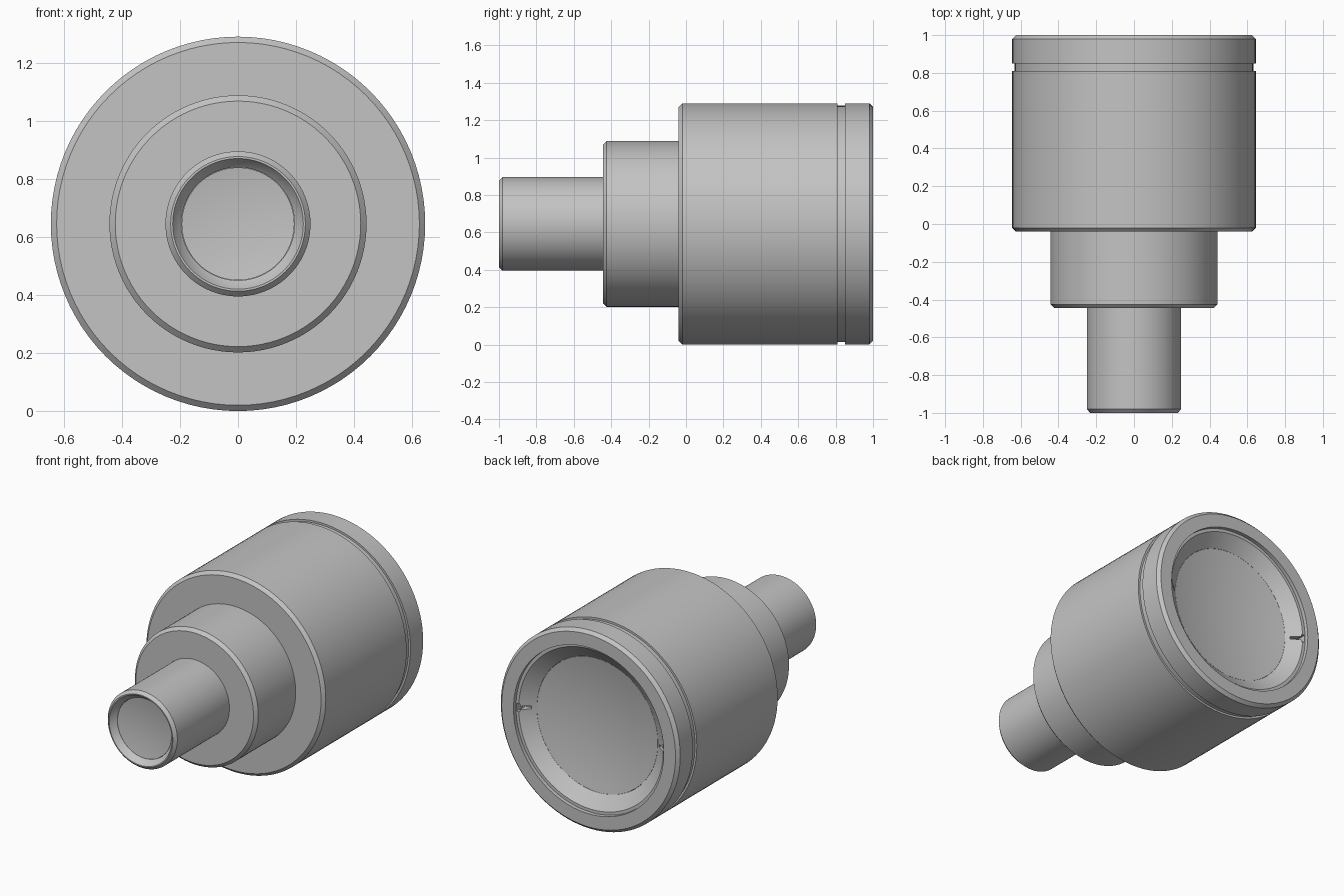
import bpy
import bmesh
import math

cube = bpy.data.objects.get("Cube")
if cube:
    bpy.data.objects.remove(cube, do_unlink=True)

AXIS_Z = 0.645
SEGMENTS = 96

grey = bpy.data.materials.new("satin grey")
grey.use_nodes = True
colour = (0.55, 0.55, 0.55, 1)
grey.diffuse_color = colour
grey.node_tree.nodes["Principled BSDF"].inputs["Base Color"].default_value = colour


def add_object(name, bm):
    mesh = bpy.data.meshes.new(name)
    bm.to_mesh(mesh)
    bm.free()
    mesh.materials.append(grey)
    obj = bpy.data.objects.new(name, mesh)
    bpy.context.collection.objects.link(obj)
    return obj


def smooth(obj):
    bpy.ops.object.select_all(action="DESELECT")
    obj.select_set(True)
    bpy.context.view_layer.objects.active = obj
    bpy.ops.object.shade_smooth_by_angle(angle=math.radians(25))


def lathe(name, profile):
    """Spin (radius, y) points about the horizontal axis."""
    bm = bmesh.new()
    verts = [bm.verts.new((r, y, AXIS_Z)) for r, y in profile]
    edges = [bm.edges.new(pair) for pair in zip(verts, verts[1:])]
    bmesh.ops.spin(bm, geom=verts + edges, cent=(0, 0, AXIS_Z), axis=(0, 1, 0),
                   angle=math.tau, steps=SEGMENTS)
    bmesh.ops.remove_doubles(bm, verts=bm.verts, dist=0.0001)
    bmesh.ops.recalc_face_normals(bm, faces=bm.faces)
    return add_object(name, bm)


def lens(name, radius, rim_y, centre_y, back_y):
    """Disc with a shallow dished face."""
    steps = 10
    face = [(radius * i / steps, centre_y + (rim_y - centre_y) * (i / steps) ** 2)
            for i in range(steps + 1)]
    obj = lathe(name, face + [(radius, back_y), (0, back_y)])
    smooth(obj)


# Stepped housing with bevelled shoulders, a groove and recessed ends
housing = lathe("housing", [
    (0, -0.93), (0.195, -0.93), (0.195, -0.96), (0.21, -0.975), (0.225, -1),
    (0.232, -1), (0.25, -0.98),
    (0.25, -0.445), (0.423, -0.445), (0.443, -0.425),
    (0.443, -0.04), (0.625, -0.04), (0.645, -0.02),
    (0.645, 0.81), (0.632, 0.81), (0.632, 0.85), (0.645, 0.85),
    (0.645, 0.98), (0.625, 1), (0.54, 1), (0.54, 0.975), (0.52, 0.975),
    (0.435, 0.91), (0.435, 0.83), (0, 0.83)])

# T-shaped key slots on both sides of the rear recess
bm = bmesh.new()
for side in (-1, 1):
    for x, width, height in ((0.495, 0.07, 0.02), (0.525, 0.022, 0.05)):
        box = bmesh.ops.create_cube(bm, size=1)["verts"]
        bmesh.ops.scale(bm, verts=box, vec=(width, 0.08, height))
        bmesh.ops.translate(bm, verts=box, vec=(side * x, 0.955, AXIS_Z))
cutter = add_object("slot_cutter", bm)
cutter.hide_render = True
cutter.hide_viewport = True
cut = housing.modifiers.new("key_slots", "BOOLEAN")
cut.operation = "DIFFERENCE"
cut.solver = "EXACT"
cut.use_self = True
cut.object = cutter

# Bake the slots, then remove the cutter
bpy.context.view_layer.update()
evaluated = housing.evaluated_get(bpy.context.evaluated_depsgraph_get())
baked = bpy.data.meshes.new_from_object(evaluated)
housing.modifiers.clear()
housing.data = baked
bpy.data.objects.remove(cutter, do_unlink=True)
smooth(housing)

# Glass at each end
lens("rear_lens", 0.434, 0.91, 0.87, 0.835)
lens("front_lens", 0.194, -0.96, -0.945, -0.932)
